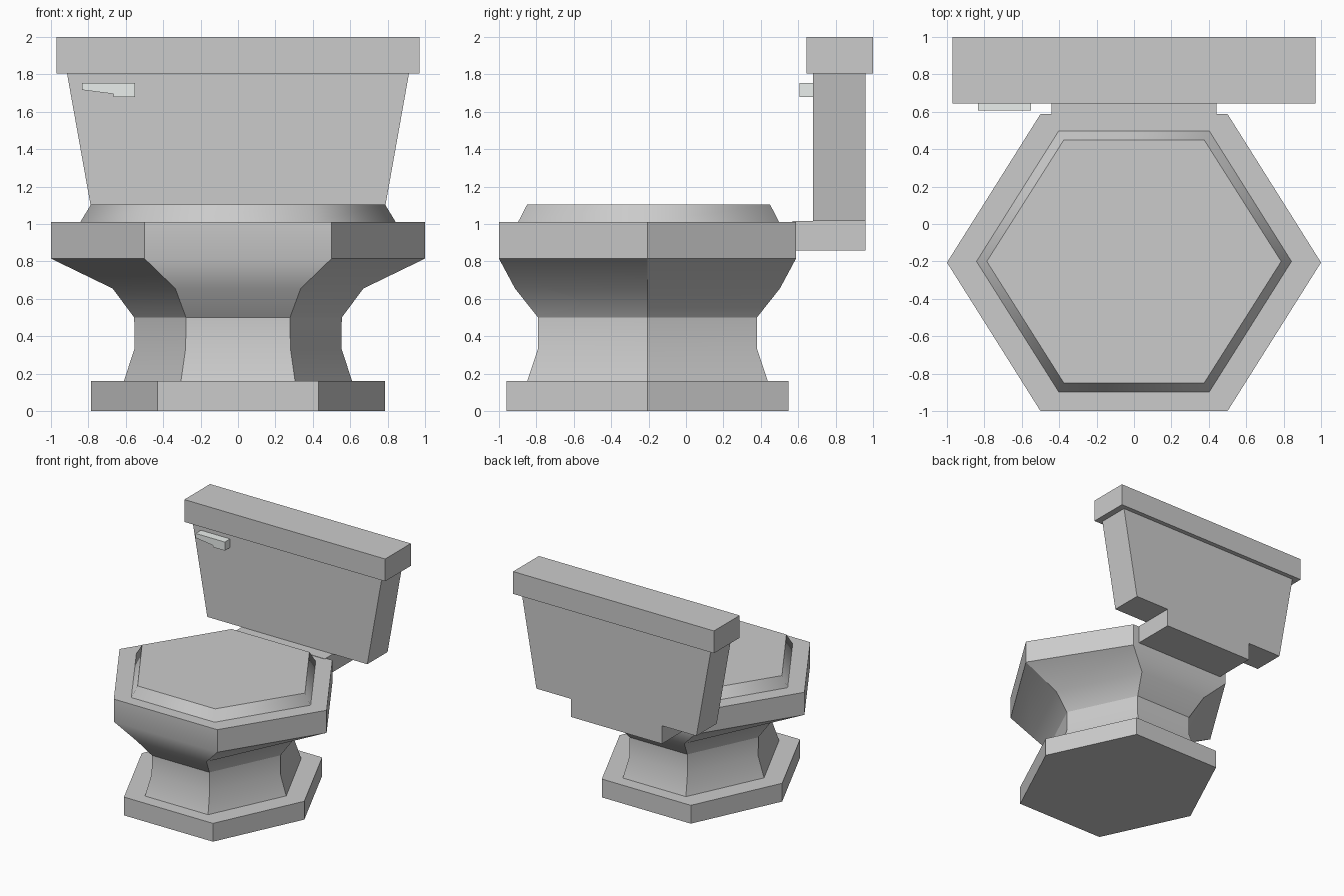
import bpy, bmesh, math

if "Cube" in bpy.data.objects:
    bpy.data.objects.remove(bpy.data.objects["Cube"])


def loft(name, rings, smooth_angle=None):
    """Skin a stack of equal-length rings of points and cap both ends."""
    bm = bmesh.new()
    rows = [[bm.verts.new(p) for p in ring] for ring in rings]
    n = len(rows[0])
    for a, b in zip(rows, rows[1:]):
        for i in range(n):
            j = (i + 1) % n
            bm.faces.new((a[i], a[j], b[j], b[i]))
    bm.faces.new(rows[0][::-1])
    bm.faces.new(rows[-1])
    bmesh.ops.recalc_face_normals(bm, faces=bm.faces)
    mesh = bpy.data.meshes.new(name)
    bm.to_mesh(mesh)
    bm.free()
    obj = bpy.data.objects.new(name, mesh)
    bpy.context.collection.objects.link(obj)
    if smooth_angle:
        bpy.ops.object.select_all(action='DESELECT')
        obj.select_set(True)
        bpy.context.view_layer.objects.active = obj
        bpy.ops.object.shade_smooth_by_angle(angle=math.radians(smooth_angle))
    return obj


def hexagon(z, tip, flat, depth, cy=-0.206):
    """Hexagon with tips at x = +-tip and flats of half width flat at cy +- depth."""
    return [(tip, cy, z), (flat, cy + depth, z), (-flat, cy + depth, z),
            (-tip, cy, z), (-flat, cy - depth, z), (flat, cy - depth, z)]


def rect(z, hx, y0, y1):
    return [(-hx, y0, z), (hx, y0, z), (hx, y1, z), (-hx, y1, z)]


# Foot, waisted pedestal with bowl and rim, closed lid
loft("foot", [hexagon(0, 0.785, 0.43, 0.754), hexagon(0.16, 0.785, 0.43, 0.754)])
bowl_profile = [(0.16, 0.61, 0.305, 0.643), (0.335, 0.553, 0.28, 0.585),
                (0.5, 0.555, 0.278, 0.585), (0.655, 0.67, 0.335, 0.708),
                (0.815, 1.0, 0.5, 0.794), (1.012, 1.0, 0.5, 0.794)]
loft("bowl", [hexagon(*p) for p in bowl_profile], 30)
loft("lid", [hexagon(1.012, 0.842, 0.403, 0.697, -0.2),
             hexagon(1.103, 0.787, 0.375, 0.65, -0.2)], 58)

# Neck joining bowl and tank, tapered tank, tank cover
loft("neck", [rect(0.857, 0.44, 0.57, 0.96), rect(1.015, 0.44, 0.57, 0.96)])
loft("tank", [rect(1.015, 0.773, 0.68, 0.96), rect(1.81, 0.915, 0.68, 0.96)])
loft("tank_cover", [rect(1.805, 0.97, 0.645, 1.0), rect(2.0, 0.97, 0.645, 1.0)])

# Flush handle
outline = [(-0.835, 1.755), (-0.835, 1.717), (-0.665, 1.695),
           (-0.665, 1.68), (-0.552, 1.68), (-0.552, 1.755)]
handle = loft("flush_handle", [[(x, y, z) for x, z in outline] for y in (0.607, 0.685)])
metal = bpy.data.materials.new("pale_metal")
metal.diffuse_color = (0.82, 0.86, 0.84, 1)
metal.use_nodes = True
metal.node_tree.nodes["Principled BSDF"].inputs["Base Color"].default_value = metal.diffuse_color
handle.data.materials.append(metal)
